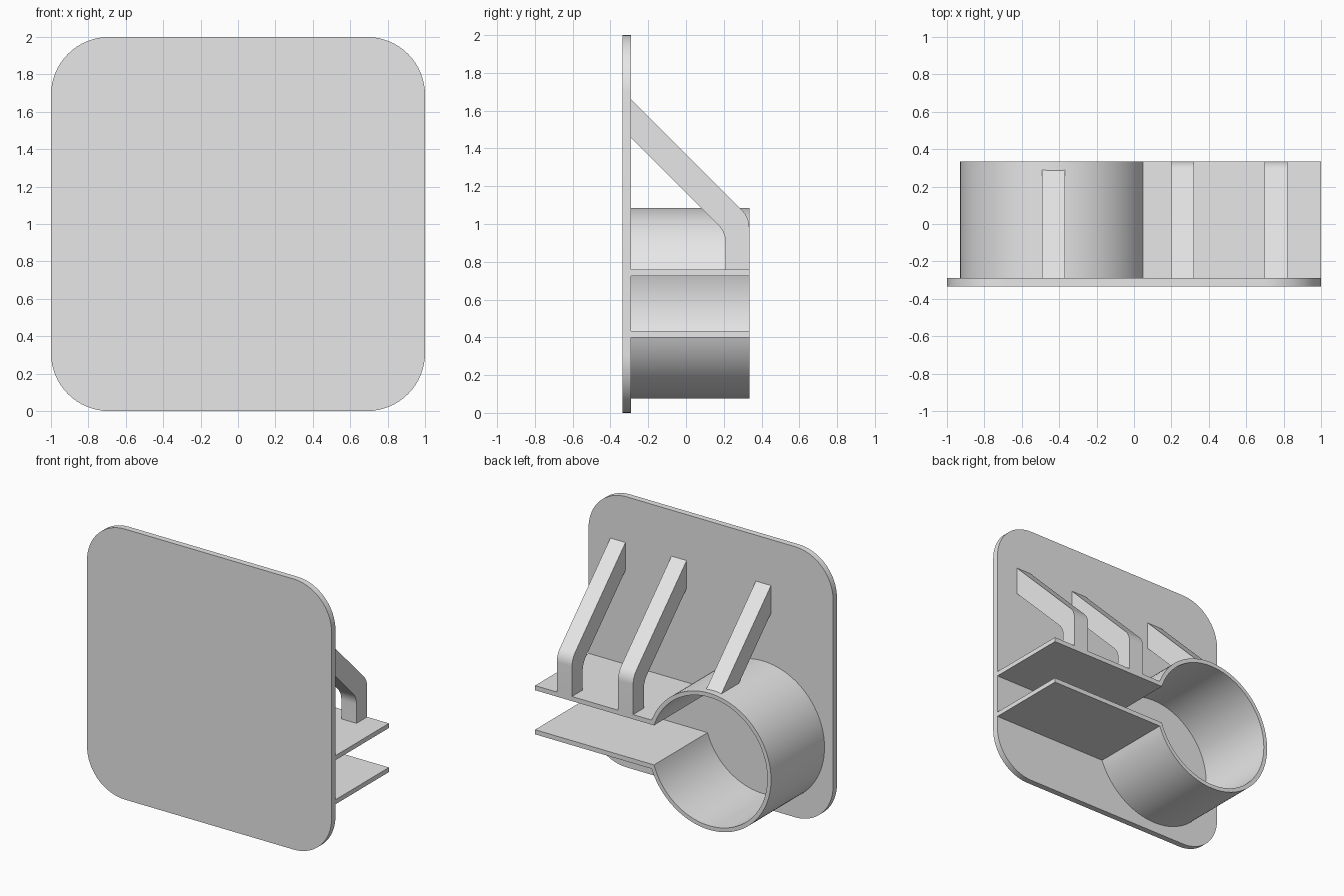
import bpy
import bmesh
from math import sin, cos, asin, sqrt, pi, tan
from mathutils import Vector

cube = bpy.data.objects.get("Cube")
if cube:
    bpy.data.objects.remove(cube, do_unlink=True)

grey = bpy.data.materials.new("light grey")
grey.use_nodes = True
colour = (0.8, 0.8, 0.8, 1)
grey.diffuse_color = colour
grey.node_tree.nodes["Principled BSDF"].inputs["Base Color"].default_value = colour


def arc(cx, cz, r, a0, a1, n):
    """Points on an arc, both ends included."""
    steps = [a0 + (a1 - a0) * i / n for i in range(n + 1)]
    return [(cx + r * cos(a), cz + r * sin(a)) for a in steps]


def fillet(prev, corner, nxt, length, n=8):
    """Round a profile corner, cutting each side back by the given length."""
    p, c, q = Vector(prev), Vector(corner), Vector(nxt)
    u, v = (p - c).normalized(), (q - c).normalized()
    half = u.angle(v) / 2
    r = length * tan(half)
    centre = c + (u + v).normalized() * (length / cos(half))
    start, end = c + u * length - centre, c + v * length - centre
    return [tuple(centre + start.lerp(end, i / n).normalized() * r)
            for i in range(n + 1)]


def extrude(name, profile, to_3d, a, b):
    """Extrude a closed profile between depths a and b."""
    bm = bmesh.new()
    face = bm.faces.new([bm.verts.new(to_3d(p, a)) for p in profile])
    moved = bmesh.ops.extrude_face_region(bm, geom=[face])["geom"]
    shift = Vector(to_3d((0, 0), b)) - Vector(to_3d((0, 0), a))
    bmesh.ops.translate(bm, vec=shift,
                        verts=[g for g in moved if isinstance(g, bmesh.types.BMVert)])
    bmesh.ops.recalc_face_normals(bm, faces=bm.faces)
    mesh = bpy.data.meshes.new(name)
    bm.to_mesh(mesh)
    bm.free()
    mesh.materials.append(grey)
    obj = bpy.data.objects.new(name, mesh)
    bpy.context.collection.objects.link(obj)
    bpy.ops.object.select_all(action="DESELECT")
    obj.select_set(True)
    bpy.context.view_layer.objects.active = obj
    bpy.ops.object.shade_smooth_by_angle(angle=pi / 6)
    return obj


def along_y(p, d):
    return (p[0], d, p[1])


def along_x(p, d):
    return (d, p[0], p[1])


FRONT, WALL, BACK = -0.335, -0.29, 0.335

# Rounded front plate
R = 0.31
plate = []
for i, (sx, sz) in enumerate([(1, 1), (-1, 1), (-1, -1), (1, -1)]):
    plate += arc(sx * (1 - R), 1 + sz * (1 - R), R, i * pi / 2, (i + 1) * pi / 2, 16)
extrude("front_plate", plate, along_y, FRONT, WALL)

# Split ring with two flat flanges, as one profile
CX, CZ, RO, RI = -0.425, 0.58, 0.505, 0.475
SLOT, FLANGE = 0.146, 0.18
ao, ai = asin(FLANGE / RO), asin(SLOT / RI)
clamp = [(1, CZ + FLANGE)]
clamp += arc(CX, CZ, RO, ao, 2 * pi - ao, 96)
clamp += [(1, CZ - FLANGE), (1, CZ - SLOT)]
clamp += arc(CX, CZ, RI, 2 * pi - ai, ai, 96)
clamp += [(1, CZ + SLOT)]
extrude("split_ring_clamp", clamp, along_y, WALL, BACK)

# Sloping struts: two bend down onto the flange, one ends on the ring
TOP, LOW, FOOT, INNER = 1.37, 1.165, 0.755, 0.21
upper, lower = (WALL, TOP - WALL), (WALL, LOW - WALL)
foot_out, foot_in = (BACK, FOOT), (INNER, FOOT)
bent = [upper]
bent += fillet(upper, (BACK, TOP - BACK), foot_out, 0.055)
bent += [foot_out, foot_in]
bent += fillet(foot_in, (INNER, LOW - INNER), lower, 0.055)
bent += [lower]
SEAT = 1.068
straight = [upper, (TOP - SEAT, SEAT), (LOW - SEAT, SEAT), lower]
for name, shape, x in [("left_strut", bent, 0.76), ("middle_strut", bent, 0.26),
                       ("ring_strut", straight, -0.43)]:
    extrude(name, shape, along_x, x - 0.062, x + 0.062)
